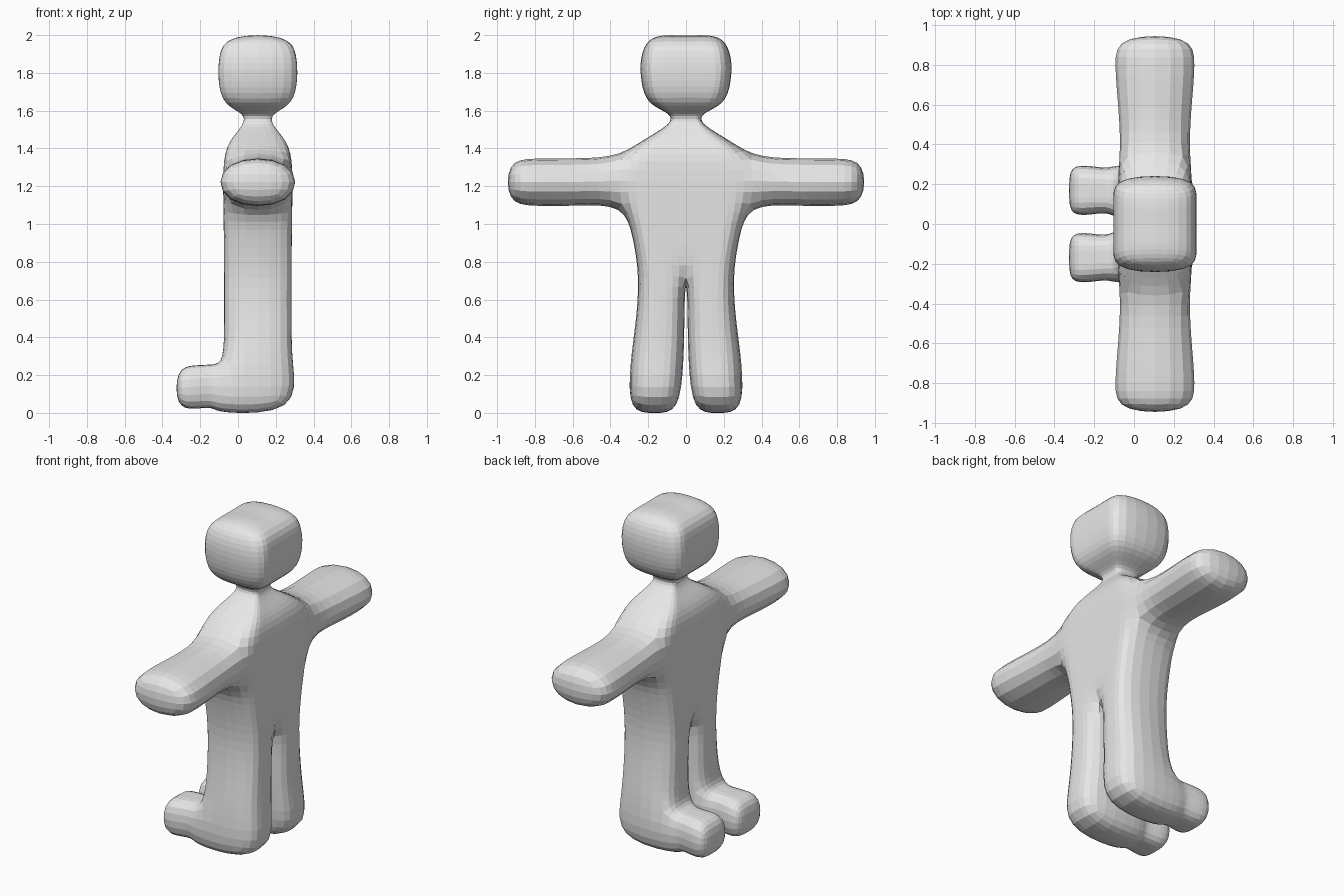
import bpy
import bmesh

if "Cube" in bpy.data.objects:
    bpy.data.objects.remove(bpy.data.objects["Cube"])

CX = 0.105  # middle of the body's thickness

# Body rows from head to sole: half thickness, then (y, z) of the centre, middle and outer columns
ROWS = [
    (0.170, (0, 2.000), (0.100, 2.008), (0.200, 1.990)),     # crown
    (0.208, (0, 1.890), (0.130, 1.890), (0.250, 1.890)),     # brow
    (0.212, (0, 1.760), (0.130, 1.760), (0.245, 1.750)),     # cheek
    (0.185, (0, 1.630), (0.110, 1.630), (0.210, 1.630)),     # chin
    (0.070, (0, 1.585), (0.040, 1.585), (0.075, 1.585)),     # neck top
    (0.070, (0, 1.530), (0.040, 1.530), (0.080, 1.530)),     # neck base
    (0.140, (0, 1.450), (0.100, 1.455), (0.200, 1.465)),     # shoulder
    (0.187, (0, 1.360), (0.190, 1.360), (0.350, 1.365)),     # arm top
    (0.182, (0, 1.100), (0.200, 1.100), (0.330, 1.095)),     # armpit
    (0.180, (0, 0.930), (0.175, 0.930), (0.285, 0.930)),     # belly
    (0.178, (0, 0.745), (0.140, 0.730), (0.250, 0.720)),     # crotch
    (0.178, (0.003, 0.480), (0.135, 0.480), (0.270, 0.480)),  # knee
    (0.180, (0.006, 0.270), (0.150, 0.270), (0.302, 0.270)),  # ankle
    (0.220, (0.034, -0.004), (0.165, -0.004), (0.308, -0.004)),  # sole
]
ARM_TOP, ARMPIT, ANKLE, SOLE = 7, 8, 12, 13

# Arm stations: y, bottom z, top z, half thickness
ARM = [(0.58, 1.085, 1.358, 0.198), (0.81, 1.082, 1.360, 0.223), (0.955, 1.100, 1.345, 0.205)]

# Foot stations: x, inner y, middle y, outer y, bottom z, top z
FOOT = [(-0.13, 0.058, 0.165, 0.282, 0.030, 0.262),
        (-0.23, 0.038, 0.168, 0.300, 0.015, 0.262),
        (-0.33, 0.040, 0.168, 0.298, 0.022, 0.245)]

bm = bmesh.new()


def pair(y, z, h):
    """Front and back vertex of one profile node."""
    return bm.verts.new((CX - h, y, z)), bm.verts.new((CX + h, y, z))


# Profile nodes and cells of the head, torso, leg
nodes = {}
cells = []
for r, (h, *cols) in enumerate(ROWS):
    for c, (y, z) in enumerate(cols):
        nodes[r, c] = pair(y, z, h)
for r in range(len(ROWS) - 1):
    for c in range(2):
        cells.append([(r, c), (r, c + 1), (r + 1, c + 1), (r + 1, c)])

# Arm cells continue outward from the shoulder side
top, low = (ARM_TOP, 2), (ARMPIT, 2)
for i, (y, z0, z1, h) in enumerate(ARM):
    t, b = ("arm_top", i), ("arm_low", i)
    nodes[t], nodes[b] = pair(y, z1, h), pair(y, z0, h)
    cells.append([top, t, b, low])
    top, low = t, b

# Front and back skins; the foot replaces the front skin below the ankle
edge_use = {}
for cell in cells:
    if cell[0][0] != ANKLE:
        bm.faces.new([nodes[n][0] for n in cell])
    bm.faces.new([nodes[n][1] for n in reversed(cell)])
    for a, b in zip(cell, cell[1:] + cell[:1]):
        edge_use.setdefault(frozenset((a, b)), []).append((a, b))

# Side walls wherever the profile ends, leaving the mirror line open
for uses in edge_use.values():
    a, b = uses[0]
    on_mirror = nodes[a][0].co.y == 0 and nodes[b][0].co.y == 0
    if len(uses) == 1 and not on_mirror:
        bm.faces.new((nodes[a][0], nodes[a][1], nodes[b][1], nodes[b][0]))

# Foot reaching forward from the ankle
ring = [nodes[ANKLE, c][0] for c in range(3)] + [nodes[SOLE, c][0] for c in (2, 1, 0)]
for x, y0, y1, y2, z0, z1 in FOOT:
    pts = [(y0, z1), (y1, z1 - 0.012), (y2, z1), (y2, z0), (y1, z0 + 0.006), (y0, z0)]
    new = [bm.verts.new((x, y, z)) for y, z in pts]
    for i in range(6):
        j = (i + 1) % 6
        bm.faces.new((ring[i], ring[j], new[j], new[i]))
    ring = new
bm.faces.new((ring[0], ring[1], ring[4], ring[5]))
bm.faces.new((ring[1], ring[2], ring[3], ring[4]))

bmesh.ops.recalc_face_normals(bm, faces=bm.faces)
mesh = bpy.data.meshes.new("figure_body")
bm.to_mesh(mesh)
bm.free()
body = bpy.data.objects.new("figure_body", mesh)
bpy.context.collection.objects.link(body)

# Plain grey clay
grey = bpy.data.materials.new("light_grey")
grey.diffuse_color = (0.8, 0.8, 0.8, 1)
grey.use_nodes = True
grey.node_tree.nodes["Principled BSDF"].inputs["Base Color"].default_value = grey.diffuse_color
mesh.materials.append(grey)

# Mirror to the other side, then round the cage
mirror = body.modifiers.new("mirror", 'MIRROR')
mirror.use_axis = (False, True, False)
mirror.merge_threshold = 0.001
rounding = body.modifiers.new("rounding", 'SUBSURF')
rounding.levels = 2
rounding.render_levels = 2
